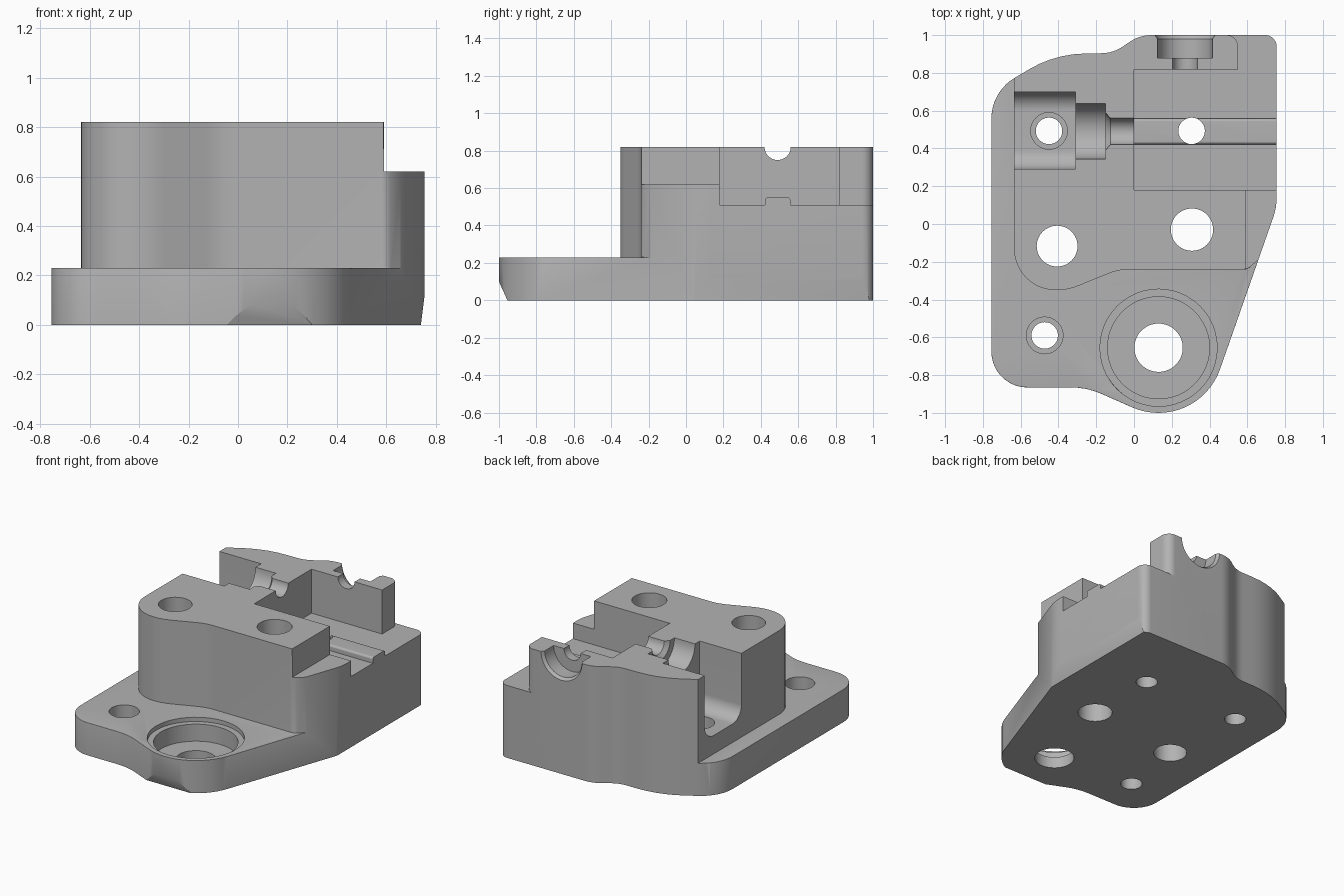
import bpy, bmesh, math
from mathutils import Vector

cube = bpy.data.objects.get("Cube")
if cube:
    bpy.data.objects.remove(cube, do_unlink=True)

grey = bpy.data.materials.new("machined grey")
grey.use_nodes = True
grey.diffuse_color = (0.45, 0.45, 0.45, 1)
grey.node_tree.nodes["Principled BSDF"].inputs["Base Color"].default_value = (0.45, 0.45, 0.45, 1)


def rounded(corners):
    """Turn (x, y[, radius]) corners into an outline with filleted corners."""
    out = []
    for i, c in enumerate(corners):
        p = Vector(c[:2])
        if len(c) < 3:
            out.append(p)
            continue
        a = (Vector(corners[i - 1][:2]) - p).normalized()
        b = (Vector(corners[(i + 1) % len(corners)][:2]) - p).normalized()
        half = a.angle(b) / 2
        centre = p + (a + b).normalized() * c[2] / math.sin(half)
        reach = c[2] / math.tan(half)
        start, end = p + a * reach - centre, p + b * reach - centre
        sweep = math.pi - 2 * half
        n = max(4, round(sweep / math.radians(6)))
        for k in range(n + 1):
            t = k / n
            d = start * math.sin((1 - t) * sweep) + end * math.sin(t * sweep)
            out.append(centre + d / math.sin(sweep))
    return out


def prism(name, corners, axis, low, high):
    """Extrude an outline along an axis."""
    place = {"x": lambda u, v, w: (w, u, v),
             "y": lambda u, v, w: (u, w, v),
             "z": lambda u, v, w: (u, v, w)}[axis]
    bm = bmesh.new()
    face = bm.faces.new([bm.verts.new(place(p.x, p.y, low)) for p in rounded(corners)])
    top = bmesh.ops.extrude_face_region(bm, geom=[face])
    moved = [g for g in top["geom"] if isinstance(g, bmesh.types.BMVert)]
    bmesh.ops.translate(bm, verts=moved, vec=place(0, 0, high - low))
    bmesh.ops.recalc_face_normals(bm, faces=bm.faces)
    return to_object(name, bm)


def bore(name, axis, centre, low, high, r1, r2=None):
    """Round cutter along an axis; two radii make a cone."""
    bm = bmesh.new()
    bmesh.ops.create_cone(bm, cap_ends=True, segments=48, radius1=r1,
                          radius2=r1 if r2 is None else r2, depth=high - low)
    u, v, mid = *centre, (low + high) / 2
    for vert in bm.verts:
        x, y, z = vert.co
        vert.co = {"x": (mid + z, u + x, v + y),
                   "y": (u + x, mid + z, v + y),
                   "z": (u + x, v + y, mid + z)}[axis]
    bmesh.ops.recalc_face_normals(bm, faces=bm.faces)
    return to_object(name, bm)


def to_object(name, bm):
    mesh = bpy.data.meshes.new(name)
    bm.to_mesh(mesh)
    bm.free()
    ob = bpy.data.objects.new(name, mesh)
    bpy.context.collection.objects.link(ob)
    return ob


# Full-height body with the footprint of the base
body = prism("mounting_block", [
    (-.755, -.865, .19), (-.25, -.865, .4), (.332, -1.121, .345), (.755, .086, .3),
    (.755, 1, .06), (.03, 1, .2), (-.11, .905, .2), (-.42, .9, .6), (-.755, .7, .25),
], "z", 0, .82)
body.data.materials.append(grey)

TOP = 1.1
cutters = [
    # Step that leaves the low base in front and on one side
    prism("step_cutter", [
        (-.635, 1.3), (-.635, -.35, .22), (-.35, -.35, .3), (-.08, -.24, .3),
        (.6, -.24, .06), (.9, .02), (1.2, .02), (1.2, -1.3), (-1.2, -1.3), (-1.2, 1.3),
    ], "z", .23, TOP),
    # Pocket with a raised rib along its floor
    prism("pocket_cutter", [
        (.18, .51), (.422, .51), (.422, .55, .015), (.558, .55, .015), (.558, .51),
        (.818, .51), (.818, TOP), (.18, TOP),
    ], "x", 0, 1),
    # Lowered corners
    prism("back_corner_cutter", [
        (.55, .8), (.55, 1.0, .06), (.45, 1.0), (.45, 1.2), (1, 1.2), (1, .8),
    ], "z", .51, TOP),
    prism("front_corner_cutter", [(.59, -.5), (1, -.5), (1, .19), (.59, .19)], "z", .62, TOP),
    # Round-bottomed side slot
    prism("slot_cutter", [
        (.29, TOP), (.29, .36, .1), (.7, .36, .1), (.7, TOP),
    ], "x", -1, -.31),
    # Relief along the lower edges
    prism("front_relief", [(-.91, -.1), (-1.045, .2), (-1.2, .2), (-1.2, -.1)], "x", -1, 1),
    prism("side_relief", [(.728, -.1), (.78, .32), (.9, .32), (.9, -.1)], "y", -1.2, 1.2),
    # Open half bores along the slot
    bore("slot_bore", "x", (.49, .82), -.4, -.15, .147),
    bore("slot_cone", "x", (.49, .82), -.16, -.125, .11, .07),
    bore("slot_channel", "x", (.49, .82), -.2, .1, .07),
    # Open half bores through the back wall
    bore("wall_bore", "y", (.27, .82), .88, 1.1, .145),
    bore("wall_rim", "y", (.27, .82), .98, 1.04, .145, .19),
    bore("wall_channel", "y", (.27, .82), .75, .95, .065),
    # Large recess in the rounded nose
    bore("nose_rim", "z", (.13, -.655), .2, .4, .31),
    bore("nose_recess", "z", (.13, -.655), .08, .4, .27),
    # Counterbores
    bore("base_counterbore", "z", (-.473, -.59), .08, .4, .097),
    bore("slot_counterbore", "z", (-.45, .493), .2, .6, .097),
]
# Vertical through holes
for x, y, r in [(.13, -.655, .128), (-.473, -.59, .07), (-.45, .493, .07),
                (.305, .493, .07), (-.407, -.117, .108), (.307, -.03, .112)]:
    cutters.append(bore("hole_cutter", "z", (x, y), -.2, TOP, r))

for cutter in cutters:
    cutter.hide_render = True
    mod = body.modifiers.new("cut", "BOOLEAN")
    mod.operation, mod.solver, mod.object = "DIFFERENCE", "EXACT", cutter
    graph = bpy.context.evaluated_depsgraph_get()
    result = bpy.data.meshes.new_from_object(body.evaluated_get(graph))
    body.modifiers.clear()
    body.data = result
    bpy.data.objects.remove(cutter, do_unlink=True)


# Rounded upper rim of the base, away from the nose
def on_rim(edge):
    if any(abs(v.co.z - .23) > .002 for v in edge.verts):
        return False
    x, y, _ = (edge.verts[0].co + edge.verts[1].co) / 2
    return ((x < -.66 and y < .72) or (x < -.06 and y < -.82)
            or (x < -.6 and y < -.7) or (x > .46 and -.76 < y < -.22))


bm = bmesh.new()
bm.from_mesh(body.data)
bmesh.ops.remove_doubles(bm, verts=bm.verts, dist=.0003)
rim = [e for e in bm.edges if on_rim(e) and len(e.link_faces) == 2]
bmesh.ops.bevel(bm, geom=rim, offset=.03, segments=4, profile=.5,
                affect="EDGES", clamp_overlap=True)
for f in bm.faces:
    f.material_index = 0
bm.to_mesh(body.data)
bm.free()
body.data.name = "mounting_block"

bpy.ops.object.select_all(action="DESELECT")
body.select_set(True)
bpy.context.view_layer.objects.active = body
bpy.ops.object.shade_smooth_by_angle(angle=math.radians(30))
